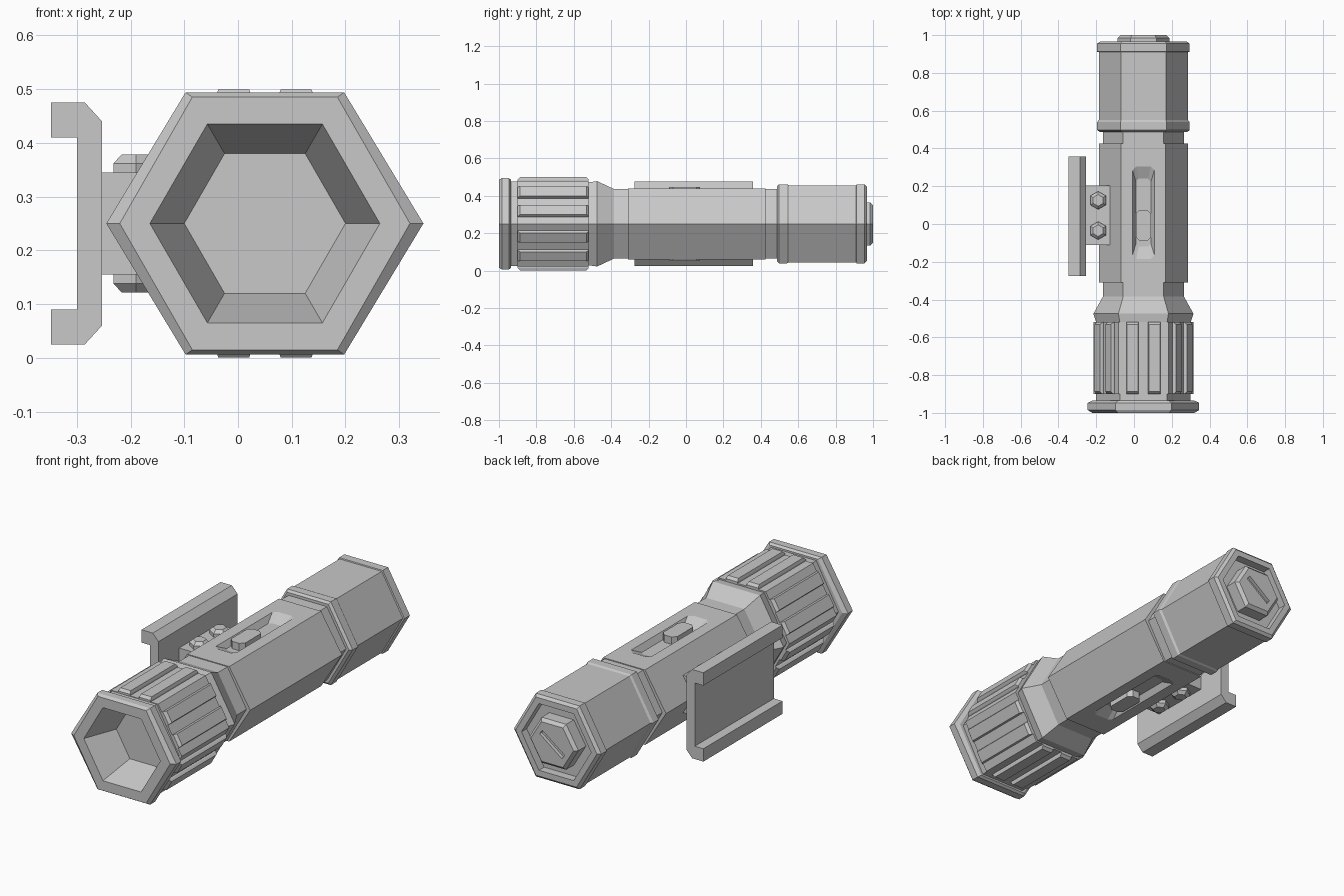
import bpy, bmesh, math
from mathutils import Vector, Matrix

if "Cube" in bpy.data.objects:
    bpy.data.objects.remove(bpy.data.objects["Cube"])

AXIS = Vector((0.05, 0, 0.25))     # centre line of the torch, runs along y

grey = bpy.data.materials.new("plain grey")
grey.use_nodes = True
grey.diffuse_color = (0.58, 0.58, 0.58, 1)
grey.node_tree.nodes["Principled BSDF"].inputs["Base Color"].default_value = grey.diffuse_color


def loft(name, loops, turn=0):
    """Skin equal-length loops, cap both ends; turn rotates about the torch axis."""
    bm = bmesh.new()
    rings = [[bm.verts.new(p) for p in loop] for loop in loops]
    n = len(rings[0])
    for a, b in zip(rings, rings[1:]):
        for i in range(n):
            j = (i + 1) % n
            bm.faces.new((a[i], a[j], b[j], b[i]))
    bm.faces.new(rings[0])
    bm.faces.new(rings[-1])
    bmesh.ops.recalc_face_normals(bm, faces=bm.faces)
    bm.transform(Matrix.Rotation(turn, 4, 'Y'))
    mesh = bpy.data.meshes.new(name)
    bm.to_mesh(mesh)
    bm.free()
    mesh.materials.append(grey)
    obj = bpy.data.objects.new(name, mesh)
    obj.location = AXIS
    bpy.context.collection.objects.link(obj)
    return obj


def hex_loft(name, sections):
    """Sections are (y, half width, half height) of a hexagon."""
    return loft(name, [[(r, y, 0), (r / 2, y, h), (-r / 2, y, h),
                        (-r, y, 0), (-r / 2, y, -h), (r / 2, y, -h)]
                       for y, r, h in sections])


def chamfered(w, y0, y1, c, z):
    """Rectangle with cut corners, lying flat at height z."""
    return [(w, y0 + c, z), (w, y1 - c, z), (w - c, y1, z), (c - w, y1, z),
            (-w, y1 - c, z), (-w, y0 + c, z), (c - w, y0, z), (w - c, y0, z)]


def rectangle(w, y0, y1, z):
    return [(w, y0, z), (w, y1, z), (-w, y1, z), (-w, y0, z)]


def cut(obj, cutter):
    mod = obj.modifiers.new("cut", 'BOOLEAN')
    mod.operation = 'DIFFERENCE'
    mod.solver = 'EXACT'
    mod.object = cutter
    cutter.hide_render = True
    bpy.context.view_layer.objects.active = obj
    bpy.ops.object.modifier_apply(modifier=mod.name)
    bpy.data.objects.remove(cutter)


# Lamp head: bowl, bezel, grip core and cone
hex_loft("lamp_head", [
    (-0.83, 0.15, 0.13), (-1, 0.214, 0.185), (-1, 0.27, 0.235),
    (-0.985, 0.295, 0.244), (-0.947, 0.295, 0.244), (-0.935, 0.27, 0.235),
    (-0.935, 0.25, 0.226), (-0.9, 0.25, 0.226), (-0.9, 0.265, 0.229),
    (-0.52, 0.265, 0.229), (-0.52, 0.25, 0.222), (-0.475, 0.265, 0.228),
    (-0.385, 0.215, 0.186), (-0.36, 0.215, 0.186)])

# Grip ribs, two on each side of the head
for side in range(6):
    for s in (-1, 1):
        ribs = [rectangle(0.033, -0.9, -0.52, 0.22),
                rectangle(0.033, -0.9, -0.52, 0.236),
                rectangle(0.029, -0.888, -0.532, 0.249)]
        loops = [[(x + s * 0.058, y, z) for x, y, z in ring] for ring in ribs]
        loft("grip_rib", loops, side * math.pi / 3)

# Body with a narrower neck at each end
body = hex_loft("body", [
    (-0.4, 0.215, 0.186), (-0.31, 0.215, 0.186), (-0.31, 0.2355, 0.19),
    (0.425, 0.2355, 0.19), (0.425, 0.215, 0.186), (0.5, 0.215, 0.186)])

# Switch recess and button, above and below
for turn in (0, math.pi):
    cut(body, loft("recess_cutter", [
        chamfered(0.04, -0.12, 0.24, 0.015, 0.16),
        chamfered(0.058, -0.185, 0.305, 0.02, 0.19),
        chamfered(0.058, -0.185, 0.305, 0.02, 0.23)], turn))
    loft("switch_button", [chamfered(0.04, -0.09, 0.075, 0.02, z)
                           for z in (0.15, 0.197)], turn)

# Battery housing with two collars and a sunken end
hex_loft("battery_housing", [
    (0.487, 0.2, 0.17), (0.487, 0.23, 0.2), (0.497, 0.245, 0.211),
    (0.54, 0.245, 0.211), (0.55, 0.2365, 0.206), (0.91, 0.2365, 0.206),
    (0.912, 0.245, 0.211), (0.955, 0.245, 0.211), (0.967, 0.228, 0.198),
    (0.967, 0.195, 0.169), (0.925, 0.195, 0.169)])

# End cap with a coin slot
cap = hex_loft("end_cap", [(0.91, 0.137, 0.115), (0.985, 0.137, 0.115), (1, 0.12, 0.1)])
cut(cap, loft("slot_cutter", [rectangle(0.078, 0.982, 1.05, z) for z in (-0.013, 0.013)],
              -math.radians(37)))

# Rail bracket: mirrored C profile drawn along y
half = [(-0.398, 0.16), (-0.398, 0.225), (-0.335, 0.225), (-0.303, 0.19)]
upper = [(-0.35, 0.16)] + half
profile = upper + [(x, -z) for x, z in reversed(upper)]
loft("rail_bracket", [[(x, y, z) for x, z in profile] for y in (-0.275, 0.358)])

# Mounting block between bracket and body
loft("mount_block", [[(x, y, z) for x, y in ((-0.303, -0.11), (-0.177, -0.11),
                                             (-0.177, 0.205), (-0.303, 0.205))]
                     for z in (-0.095, 0.095)])

# Hexagonal bolts on both faces of the block
for s in (-1, 1):
    for y in (-0.035, 0.125):
        loft("bolt_head", [[(-0.24 + r * math.sin(k * math.pi / 3),
                             y + r * math.cos(k * math.pi / 3), s * z) for k in range(6)]
                           for r, z in ((0.048, 0.08), (0.048, 0.112), (0.031, 0.128))])
